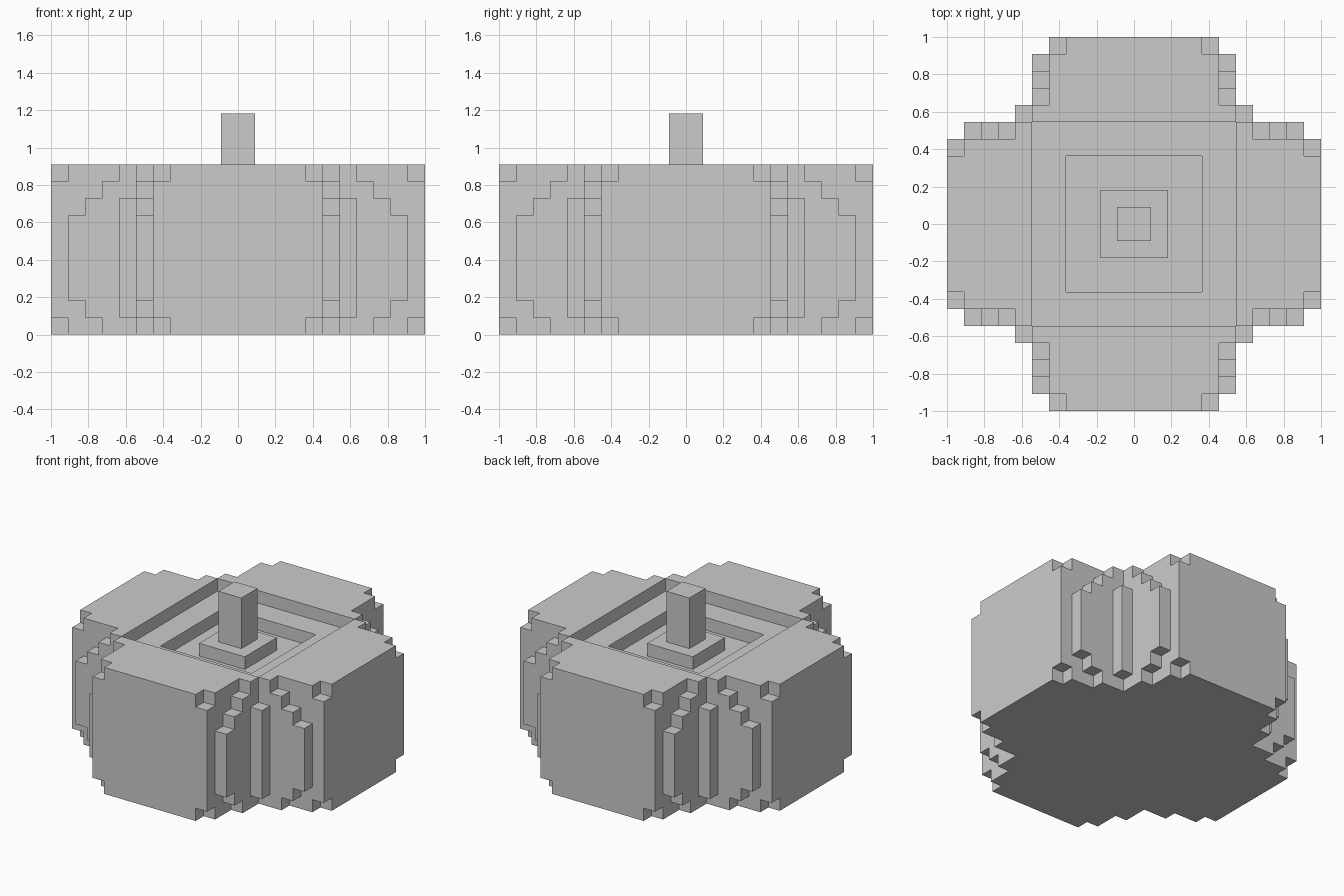
import bpy, bmesh, math

if "Cube" in bpy.data.objects:
    bpy.data.objects.remove(bpy.data.objects["Cube"])

U = 1 / 11  # block size


def cells(hx, hy, z0, z1):
    """Blocks of a centred box plus its quarter-turned copy."""
    return {(x, y, z) for a, b in ((hx, hy), (hy, hx))
            for x in range(-a, a) for y in range(-b, b) for z in range(z0, z1)}


def build(name, solids, cuts=()):
    """Skin the union of blocky boxes, minus cuts, with one outer surface."""
    full = set().union(*(cells(*s) for s in solids))
    for c in cuts:
        full -= cells(*c)
    bm = bmesh.new()
    verts = {}

    def vert(p):
        if p not in verts:
            verts[p] = bm.verts.new([c * U for c in p])
        return verts[p]

    for cell in full:
        for axis in range(3):
            for side in (0, 1):
                near = list(cell)
                near[axis] += 2 * side - 1
                if tuple(near) in full:
                    continue
                ring = []
                for i, j in ((0, 0), (1, 0), (1, 1), (0, 1)):
                    p = list(cell)
                    p[axis] += side
                    p[(axis + 1) % 3] += i
                    p[(axis + 2) % 3] += j
                    ring.append(vert(tuple(p)))
                bm.faces.new(ring if side else ring[::-1])
    # merge flat regions into large faces
    bmesh.ops.dissolve_limit(bm, angle_limit=math.radians(1),
                             verts=bm.verts[:], edges=bm.edges[:])
    mesh = bpy.data.meshes.new(name)
    bm.to_mesh(mesh)
    bm.free()
    obj = bpy.data.objects.new(name, mesh)
    bpy.context.collection.objects.link(obj)
    return obj


# Body: half sizes in x and y, then bottom and top, in blocks
build("ribbed_body", [
    (11, 4, 0, 10), (11, 5, 1, 9), (10, 5, 0, 10),               # four lobes
    (10, 6, 2, 7), (9, 6, 1, 8), (8, 6, 0, 9), (7, 6, 0, 10),    # stepped lobe sides
    (7, 7, 1, 8),                                                # corner ribs
], cuts=[(6, 6, 9, 10), (4, 4, 8, 9)])                           # stepped top recess

# Stem with its square foot
build("stem", [(2, 2, 8, 9), (1, 1, 9, 13)])
